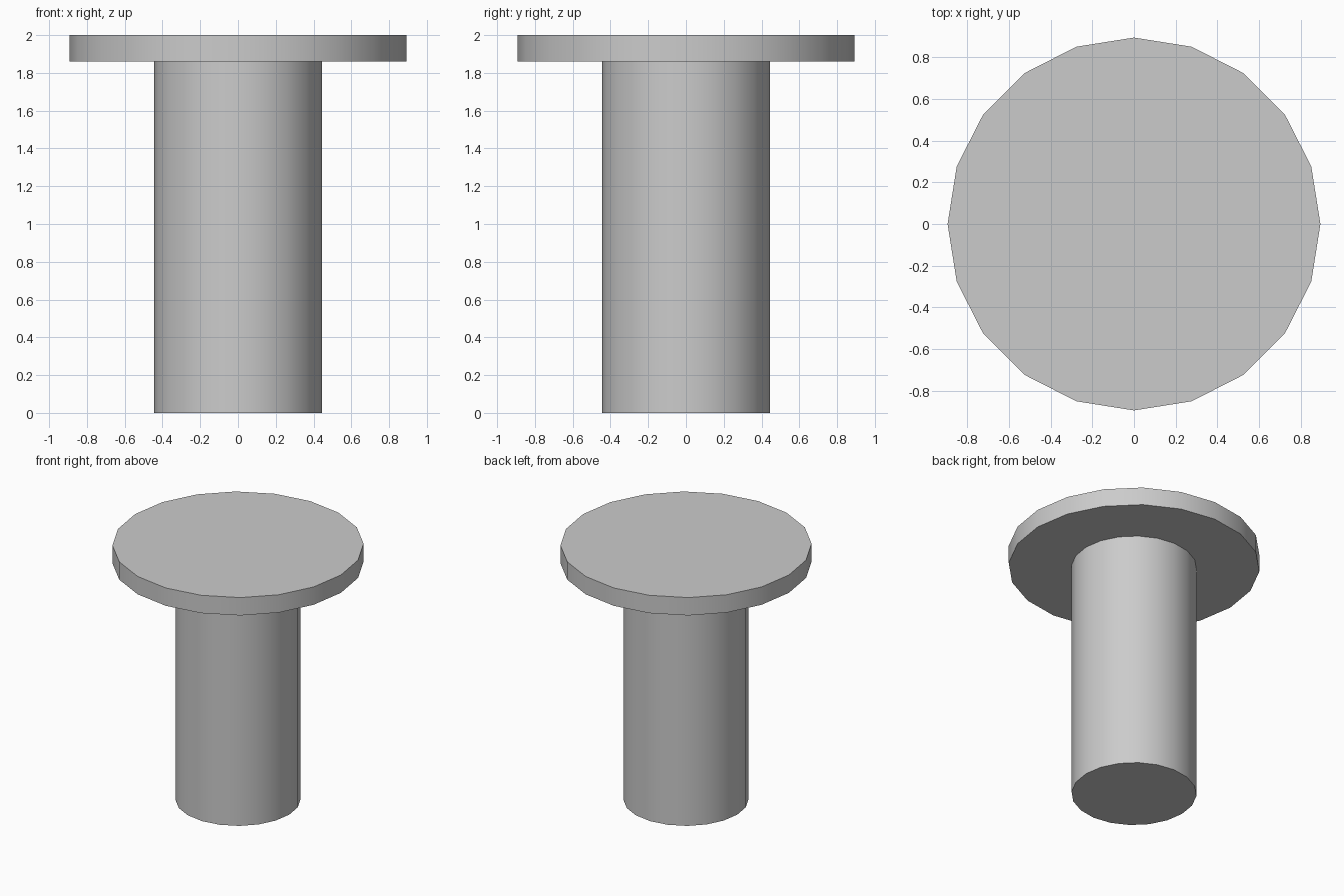
import bpy

if "Cube" in bpy.data.objects:
    bpy.data.objects.remove(bpy.data.objects["Cube"])

SIDES = 20


def cylinder(name, radius, z0, z1):
    bpy.ops.mesh.primitive_cylinder_add(
        vertices=SIDES, radius=radius, depth=z1 - z0,
        location=(0, 0, (z0 + z1) / 2))
    obj = bpy.context.object
    obj.name = name
    # A vertex lies on each axis; rims stay sharp, walls read as smooth
    bpy.ops.object.shade_smooth_by_angle()
    return obj


# Round post standing on the ground
cylinder("shaft", 0.445, 0.0, 1.86)

# Wide flat disc on top
cylinder("flange", 0.893, 1.86, 2.0)
